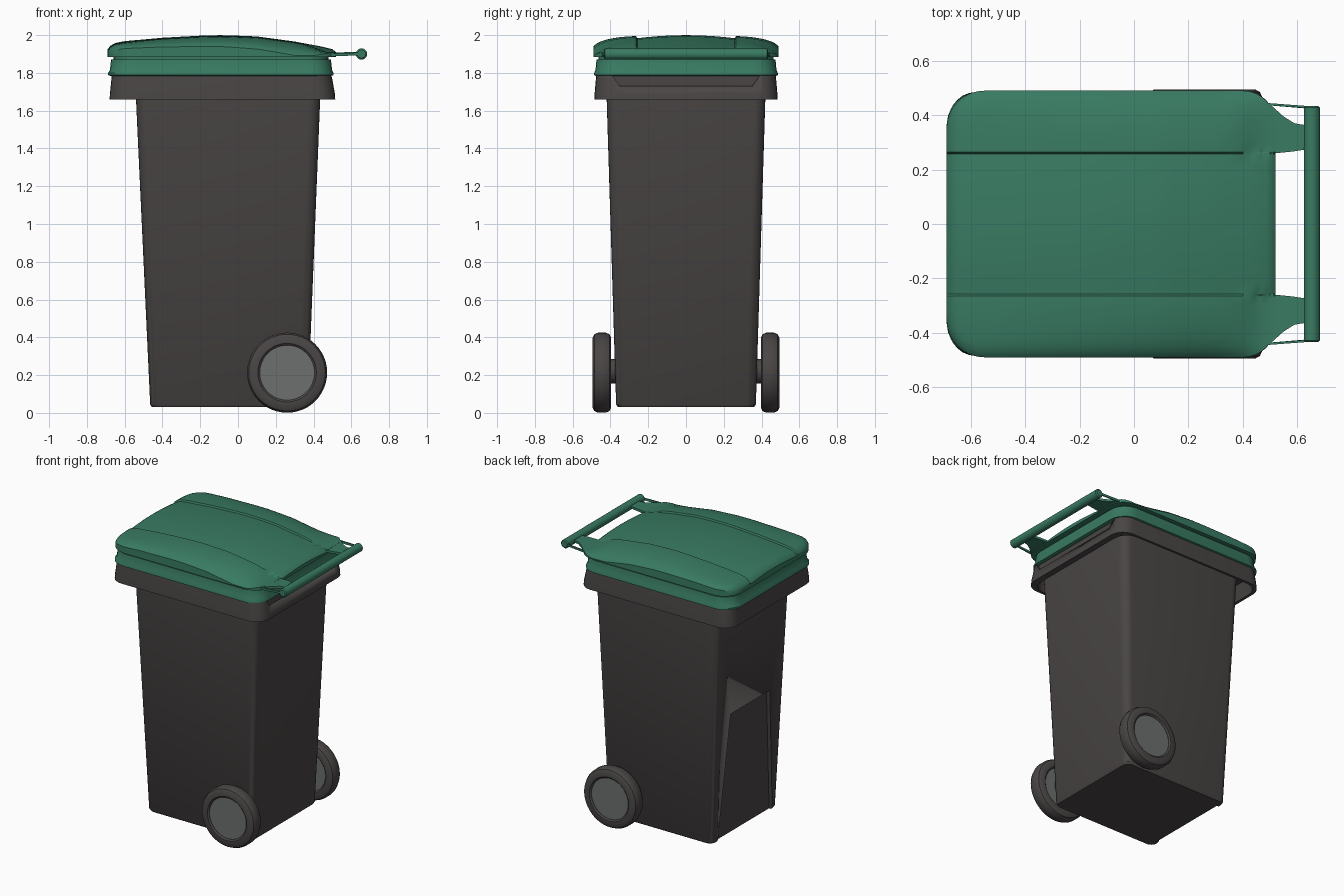
import bpy, bmesh, math
from mathutils import Vector

if "Cube" in bpy.data.objects:
    bpy.data.objects.remove(bpy.data.objects["Cube"])


def material(name, rgb):
    m = bpy.data.materials.new(name)
    m.diffuse_color = (*rgb, 1)
    m.use_nodes = True
    m.node_tree.nodes["Principled BSDF"].inputs["Base Color"].default_value = m.diffuse_color
    return m


GREEN = material("green_plastic", (0.04, 0.195, 0.122))
DARK = material("dark_plastic", (0.068, 0.060, 0.060))
GREY = material("hub_grey", (0.15, 0.16, 0.155))


def finish(bm, name, mat, angle=35):
    bmesh.ops.recalc_face_normals(bm, faces=bm.faces)
    me = bpy.data.meshes.new(name)
    bm.to_mesh(me)
    bm.free()
    ob = bpy.data.objects.new(name, me)
    bpy.context.collection.objects.link(ob)
    me.materials.append(mat)
    bpy.ops.object.select_all(action='DESELECT')
    ob.select_set(True)
    bpy.context.view_layer.objects.active = ob
    bpy.ops.object.shade_smooth_by_angle(angle=math.radians(angle))
    return ob


def bridge(bm, rings):
    for a, b in zip(rings, rings[1:]):
        n = len(a)
        for i in range(n):
            j = (i + 1) % n
            bm.faces.new((a[i], a[j], b[j], b[i]))


def loft(name, sections, mat, seg=6):
    """Skin rounded rectangles given as (x0, x1, half_y, z, radius)."""
    bm = bmesh.new()
    rings = []
    for x0, x1, hy, z, r in sections:
        ring = []
        for k, (cx, cy) in enumerate([(x1 - r, hy - r), (x0 + r, hy - r),
                                      (x0 + r, r - hy), (x1 - r, r - hy)]):
            for i in range(seg + 1):
                a = (k + i / seg) * math.pi / 2
                ring.append(bm.verts.new((cx + r * math.cos(a), cy + r * math.sin(a), z)))
        rings.append(ring)
    bridge(bm, rings)
    bm.faces.new(rings[0])
    bm.faces.new(rings[-1])
    return finish(bm, name, mat)


def lathe_y(name, profile, x, z, mat, side=1, n=48):
    """Turn a closed (radius, y) profile about an axis along y."""
    bm = bmesh.new()
    rings = [[bm.verts.new((x + r * math.cos(t), side * y, z + r * math.sin(t)))
              for t in (2 * math.pi * i / n for i in range(n))] for r, y in profile]
    bridge(bm, rings)
    if profile[0][1] == profile[-1][1] or name.startswith(("tyre",)):
        bridge(bm, [rings[-1], rings[0]])
    else:
        bm.faces.new(rings[0])
        bm.faces.new(rings[-1])
    return finish(bm, name, mat)


def prism(name, pts, offset, mat):
    """Extrude a polygon by an offset vector."""
    bm = bmesh.new()
    a = [bm.verts.new(p) for p in pts]
    b = [bm.verts.new(Vector(p) + Vector(offset)) for p in pts]
    bridge(bm, [a, b])
    bm.faces.new(a)
    bm.faces.new(b)
    return finish(bm, name, mat)


def cut(ob, cutter):
    mod = ob.modifiers.new("cut", 'BOOLEAN')
    mod.operation = 'DIFFERENCE'
    mod.object = cutter
    cutter.hide_render = True
    bpy.context.view_layer.objects.active = ob
    bpy.ops.object.modifier_apply(modifier=mod.name)
    bpy.data.objects.remove(cutter)


def interp(x, table):
    for (x0, z0), (x1, z1) in zip(table, table[1:]):
        if x <= x1:
            return z0 + (z1 - z0) * max(0, (x - x0) / (x1 - x0))
    return table[-1][1]


# Tapered body, with a shallow foot recess on the -x face
body = loft("body", [(-0.455, 0.36, 0.36, 0.03, 0.045), (-0.465, 0.37, 0.37, 0.045, 0.05),
                     (-0.54, 0.435, 0.42, 1.66, 0.06), (-0.545, 0.44, 0.425, 1.775, 0.06)], DARK)
recess = [(-0.438, 0.31, 0), (-0.438, -0.31, 0), (-0.48, -0.22, 0.92), (-0.48, 0.22, 0.92)]
cut(body, prism("recess_cutter", recess, (-0.2, 0, 0), DARK))

# Collar: hollow skirt around the mouth, notched along the hinge side
collar = loft("collar", [(-0.64, 0.46, 0.455, 1.765, 0.09), (-0.66, 0.47, 0.467, 1.66, 0.1),
                         (-0.68, 0.515, 0.485, 1.66, 0.1), (-0.678, 0.513, 0.484, 1.69, 0.1),
                         (-0.668, 0.495, 0.475, 1.79, 0.1)], DARK)
notch = [(0.482, 0.35, 1.73), (0.482, -0.35, 1.73), (0.482, -0.40, 1.80), (0.482, 0.40, 1.80)]
cut(collar, prism("notch_cutter", notch, (0.1, 0, 0), DARK))

# Lower lid band and the seam under the lid
loft("lid_band", [(-0.67, 0.49, 0.475, 1.783, 0.11), (-0.688, 0.505, 0.486, 1.788, 0.12),
                  (-0.688, 0.505, 0.486, 1.80, 0.12), (-0.678, 0.498, 0.479, 1.815, 0.12),
                  (-0.672, 0.492, 0.474, 1.872, 0.12)], GREEN)
loft("lid_seam", [(-0.66, 0.48, 0.462, 1.865, 0.12), (-0.66, 0.48, 0.462, 1.892, 0.12)], GREEN)

# Domed lid: lower centre panel between two raised wings
X0, X1, HY = -0.69, 0.52, 0.49
RIDGE = [(-0.69, 1.925), (-0.675, 1.945), (-0.65, 1.958), (-0.6, 1.968), (-0.4, 1.986), (-0.2, 1.997),
         (-0.08, 2.0), (0.1, 1.993), (0.3, 1.966), (0.45, 1.938), (0.5, 1.925), (0.52, 1.91)]
DROP = [(-0.69, 0.012), (-0.3, 0.03), (0.05, 0.042), (0.3, 0.05), (0.45, 0.03), (0.52, 0.005)]


def half_width(x):
    r = 0.14 if x < 0 else 0.12
    d = max(0, r - (x - X0 if x < 0 else X1 - x))
    return HY - r + math.sqrt(max(0, r * r - d * d))


def lid_point(x, row):
    kind, t = row
    ridge = interp(x, RIDGE)
    if kind == 'panel':
        return x, t, ridge - 0.016 * (t / 0.258) ** 2
    s = abs(t)
    y = 0.264 + (half_width(x) - 0.264) * s
    rear = min(1, max(0, (x - 0.36) / 0.15))
    rear = rear * rear * (3 - 2 * rear)
    z = ridge - 0.005 - interp(x, DROP) * s ** 2 - 0.018 * s ** 10
    z += (1.908 - z) * rear
    return x, math.copysign(y, t), max(z, 1.892)


arc = [i / 8 * math.pi / 2 for i in range(9)]
xs = [X0 + 0.14 * (1 - math.cos(a)) for a in arc] + [-0.5 + 0.9 * i / 18 for i in range(19)]
xs += [X1 - 0.12 + 0.12 * math.sin(a) for a in arc[1:]]
wing = [1e-6, 0.15, 0.35, 0.55, 0.7, 0.82, 0.91, 0.97, 1]
rows = [('wing', -t) for t in reversed(wing)]
rows += [('panel', 0.258 * i / 6) for i in range(-6, 7)]
rows += [('wing', t) for t in wing]
bm = bmesh.new()
grid = [[bm.verts.new(lid_point(x, r)) for r in rows] for x in xs]
for a, b in zip(grid, grid[1:]):
    for j in range(len(rows) - 1):
        bm.faces.new((a[j], a[j + 1], b[j + 1], b[j]))
edges = [e for e in bm.edges if e.is_boundary]
new = bmesh.ops.extrude_edge_only(bm, edges=edges)["geom"]
for v in new:
    if isinstance(v, bmesh.types.BMVert):
        v.co.z = 1.884
bmesh.ops.holes_fill(bm, edges=[e for e in bm.edges if e.is_boundary], sides=0)
finish(bm, "lid", GREEN, 30)

# Handle bar behind the lid
lathe_y("handle_bar", [(0.022, -0.434), (0.03, -0.428), (0.03, 0.428), (0.022, 0.434)],
        0.654, 1.90, GREEN, n=24)

for s, side in ((-1, "right"), (1, "left")):
    # Handle arm, tapering from the lid corner to the bar
    arm = [(0.42, 0.27, 1.889), (0.42, 0.465, 1.889), (0.50, 0.44, 1.889), (0.55, 0.395, 1.892),
           (0.59, 0.37, 1.894), (0.64, 0.362, 1.894), (0.64, 0.275, 1.894), (0.58, 0.266, 1.893),
           (0.50, 0.258, 1.889)]
    prism("handle_arm_" + side, [(x, s * y, z) for x, y, z in arm], (0, 0, 0.016), GREEN)
    # Thin outer link at the end of the bar
    link = [(0.46, 0.447, 1.886), (0.64, 0.432, 1.893), (0.66, 0.432, 1.908), (0.46, 0.447, 1.902)]
    prism("handle_link_" + side, [(x, s * y, z) for x, y, z in link], (0, -s * 0.008, 0), GREEN)
    # Wheel: rounded tyre and flat hub
    lathe_y("tyre_" + side, [(0.145, 0.405), (0.155, 0.396), (0.185, 0.396), (0.203, 0.405),
                             (0.212, 0.425), (0.212, 0.465), (0.203, 0.485), (0.185, 0.495),
                             (0.155, 0.495), (0.145, 0.486)], 0.26, 0.213, DARK, s)
    lathe_y("wheel_hub_" + side, [(0.147, 0.408), (0.147, 0.484)], 0.26, 0.213, GREY, s)

# Axle through the body
lathe_y("axle", [(0.065, -0.41), (0.065, 0.41)], 0.26, 0.22, DARK, n=32)
